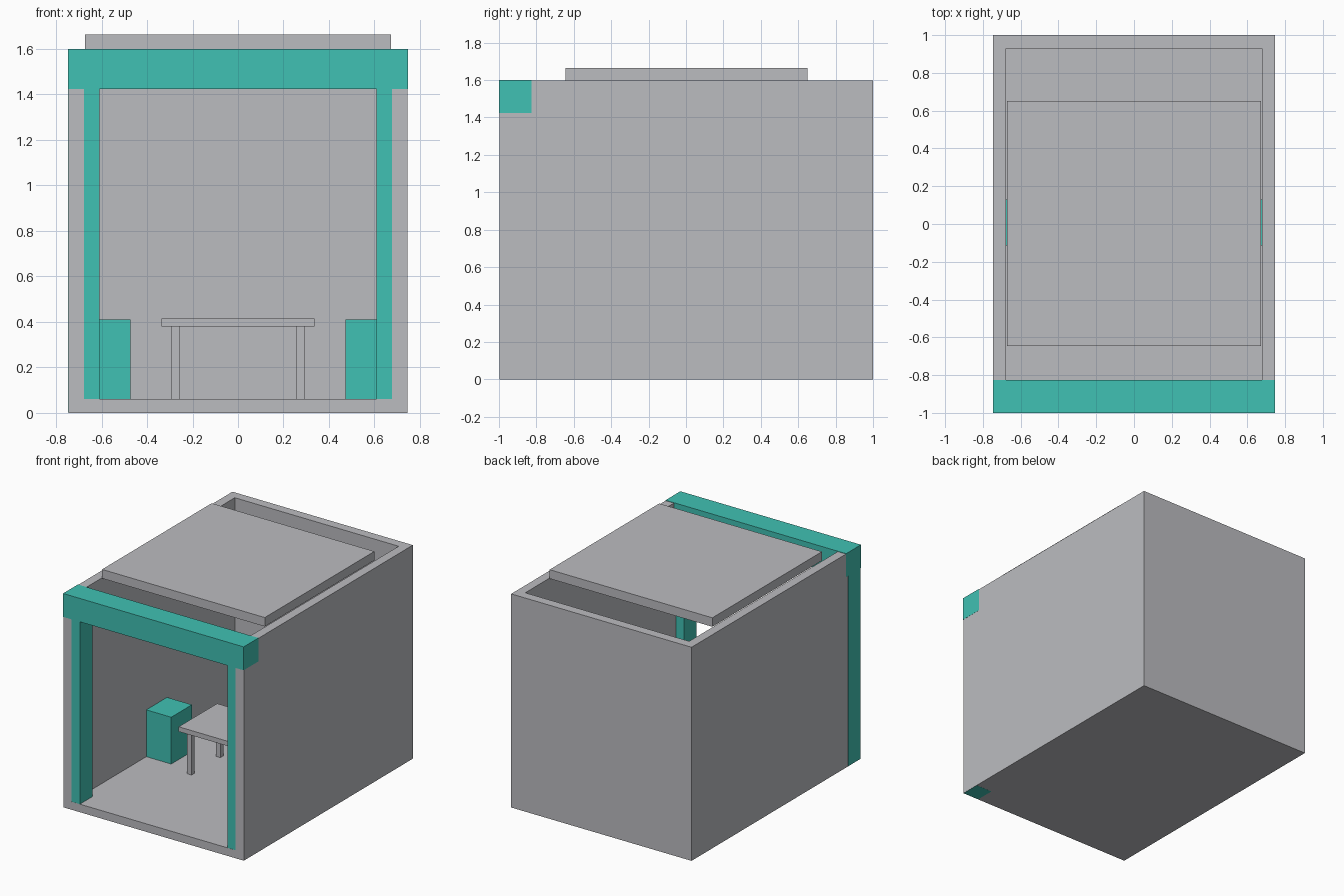
import bpy
import bmesh
from mathutils import Vector

if "Cube" in bpy.data.objects:
    bpy.data.objects.remove(bpy.data.objects["Cube"])


def material(name, rgb):
    m = bpy.data.materials.new(name)
    m.diffuse_color = (*rgb, 1)
    m.use_nodes = True
    m.node_tree.nodes["Principled BSDF"].inputs["Base Color"].default_value = m.diffuse_color
    return m


GREY = material("light grey", (0.50, 0.503, 0.527))
TEAL = material("teal", (0.051, 0.533, 0.451))


def box(name, x, y, z, mat):
    """Axis-aligned box from (min, max) pairs."""
    bm = bmesh.new()
    bmesh.ops.create_cube(bm, size=1)
    for v in bm.verts:
        v.co = Vector([(a + b) / 2 + c * (b - a)
                       for (a, b), c in zip((x, y, z), v.co)])
    mesh = bpy.data.meshes.new(name)
    bm.to_mesh(mesh)
    bm.free()
    mesh.materials.append(mat)
    ob = bpy.data.objects.new(name, mesh)
    bpy.context.collection.objects.link(ob)
    return ob


# room shell: hollow box, open at the front and top
shell = box("room_shell", (-0.746, 0.746), (-0.997, 1.0), (0, 1.597), GREY)
cavity = box("cavity_cutter", (-0.678, 0.678), (-1.2, 0.93), (0.06, 1.8), GREY)
cavity.hide_render = True
cavity.hide_viewport = True
cut = shell.modifiers.new("cavity", 'BOOLEAN')
cut.operation = 'DIFFERENCE'
cut.solver = 'EXACT'
cut.object = cavity

# roof slab resting over the opening
box("roof_panel", (-0.673, 0.673), (-0.645, 0.65), (1.597, 1.664), GREY)

# front frame: lintel and two columns sunk into the side walls
box("front_lintel", (-0.747, 0.747), (-1.0, -0.825), (1.425, 1.6), TEAL)
box("left_column", (-0.747, -0.61), (-0.996, -0.85), (0.001, 1.43), TEAL)
box("right_column", (0.61, 0.745), (-0.996, -0.85), (-0.0005, 1.43), TEAL)

# cabinets against the side walls
for side, s in (("left", -1), ("right", 1)):
    box(side + "_cabinet", sorted((s * 0.472, s * 0.68)),
        (-0.115, 0.13), (0.06, 0.41), TEAL)

# table
box("table_top", (-0.337, 0.337), (-0.22, 0.235), (0.379, 0.415), GREY)
for side, s in (("left", -1), ("right", 1)):
    for end, y in (("front", -0.18), ("back", 0.16)):
        box(f"table_leg_{side}_{end}", sorted((s * 0.258, s * 0.294)),
            (y, y + 0.036), (0.06, 0.379), GREY)
